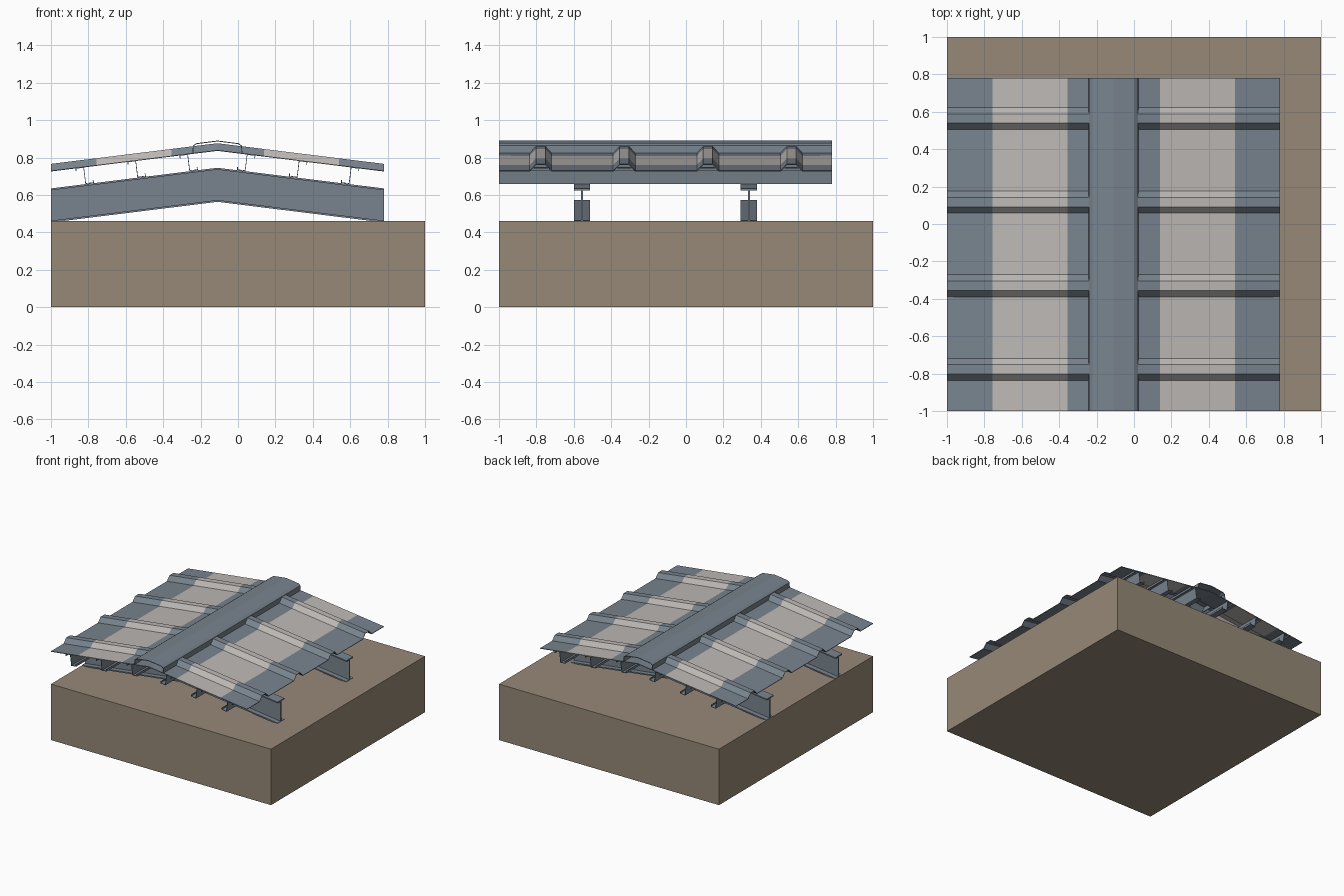
import bpy
import bmesh
import math

RIDGE = -0.11            # x of the ridge line
HALF = 0.89              # horizontal run of each slope
FRONT, BACK = -1.0, 0.78
SLOPE = 0.124
ANGLE = math.atan(SLOPE)
SHEET_Z, RAFTER_Z = 0.838, 0.745   # heights at the ridge

cube = bpy.data.objects.get("Cube")
if cube:
    bpy.data.objects.remove(cube, do_unlink=True)


def material(name, rgb):
    mat = bpy.data.materials.new(name)
    mat.use_nodes = True
    color = (*rgb, 1.0)
    mat.diffuse_color = color
    mat.node_tree.nodes["Principled BSDF"].inputs["Base Color"].default_value = color
    return mat


steel = material("blue grey steel", (0.19, 0.23, 0.27))
pale = material("pale panel", (0.51, 0.485, 0.465))
ground = material("brown ground", (0.305, 0.25, 0.185))


def finish(name, bm, mats, thickness=0):
    bmesh.ops.recalc_face_normals(bm, faces=bm.faces)
    mesh = bpy.data.meshes.new(name)
    bm.to_mesh(mesh)
    bm.free()
    obj = bpy.data.objects.new(name, mesh)
    bpy.context.collection.objects.link(obj)
    for mat in mats:
        mesh.materials.append(mat)
    if thickness:
        mod = obj.modifiers.new("thickness", 'SOLIDIFY')
        mod.thickness = thickness
        mod.offset = 0
    return obj


def extrude(name, profile, y0, y1, mat, thickness=0):
    """Sweep an x-z profile along y: a solid, or a thin strip if thickness is given."""
    bm = bmesh.new()
    near = [bm.verts.new((x, y0, z)) for x, z in profile]
    far = [bm.verts.new((x, y1, z)) for x, z in profile]
    n = len(profile)
    for i in range(n - 1 if thickness else n):
        j = (i + 1) % n
        bm.faces.new((near[i], near[j], far[j], far[i]))
    if not thickness:
        bm.faces.new(near)
        bm.faces.new(far)
    return finish(name, bm, [mat], thickness)


def chevron(top, depth):
    """Gable-shaped band following both slopes."""
    run = [(-HALF, SLOPE * HALF), (0, 0), (HALF, SLOPE * HALF)]
    upper = [(RIDGE + d, top - drop) for d, drop in run]
    return upper + [(x, z - depth) for x, z in reversed(upper)]


# Ground block
extrude("ground_block", [(-1, 0), (1, 0), (1, 0.46), (-1, 0.46)], -1, 1, ground)

# Rafters: bent I-beams made of two flanges and a web
for label, y in (("front", -0.556), ("back", 0.336)):
    for part, top, depth, half_width in (
            ("top_flange", RAFTER_Z, 0.01, 0.044),
            ("web", RAFTER_Z - 0.01, 0.162, 0.005),
            ("bottom_flange", RAFTER_Z - 0.172, 0.01, 0.044)):
        extrude(f"{label}_rafter_{part}", chevron(top, depth),
                y - half_width, y + half_width, steel)

# Purlins: lipped Z sections square to each slope
Z_SECTION = [(0.042, 0.075), (0.042, 0.09), (0, 0.09), (0, 0.003), (-0.042, 0.003), (-0.042, 0.018)]
for label, side in (("right", -1), ("left", 1)):
    for number, d in enumerate((0.148, 0.426, 0.704), 1):
        profile = []
        for u, n in Z_SECTION:
            out = d + u * math.cos(ANGLE) + n * math.sin(ANGLE)
            up = RAFTER_Z - SLOPE * d - u * math.sin(ANGLE) + n * math.cos(ANGLE)
            profile.append((RIDGE + side * out, up))
        extrude(f"{label}_purlin_{number}", profile, FRONT, BACK, steel, 0.005)

# Ribbed roof sheets with a pale band across each slope
RIB = [(-0.058, 0), (-0.024, 0.036), (0.024, 0.036), (0.058, 0)]
section = [(FRONT, 0)]
for k in range(4):
    section += [(-0.777 + 0.447 * k + y, h) for y, h in RIB]
section.append((BACK, 0))

for label, side, band in (("right", -1, (0.245, 0.645)), ("left", 1, (0.25, 0.65))):
    bm = bmesh.new()
    rows = [[bm.verts.new((RIDGE + side * d, y, SHEET_Z - SLOPE * d + h)) for y, h in section]
            for d in (0, *band, HALF)]
    for r in range(3):
        for i in range(len(section) - 1):
            face = bm.faces.new((rows[r][i], rows[r][i + 1], rows[r + 1][i + 1], rows[r + 1][i]))
            face.material_index = 1 if r == 1 else 0
    finish(f"{label}_roof_sheet", bm, [steel, pale], 0.005)

# Ridge cap with turned-down edges
half_cap = [(0, 0.888), (0.112, 0.874), (0.129, 0.862), (0.131, 0.824)]
cap = [(RIDGE - d, z) for d, z in reversed(half_cap)] + [(RIDGE + d, z) for d, z in half_cap[1:]]
extrude("ridge_cap", cap, FRONT, BACK, steel, 0.005)
